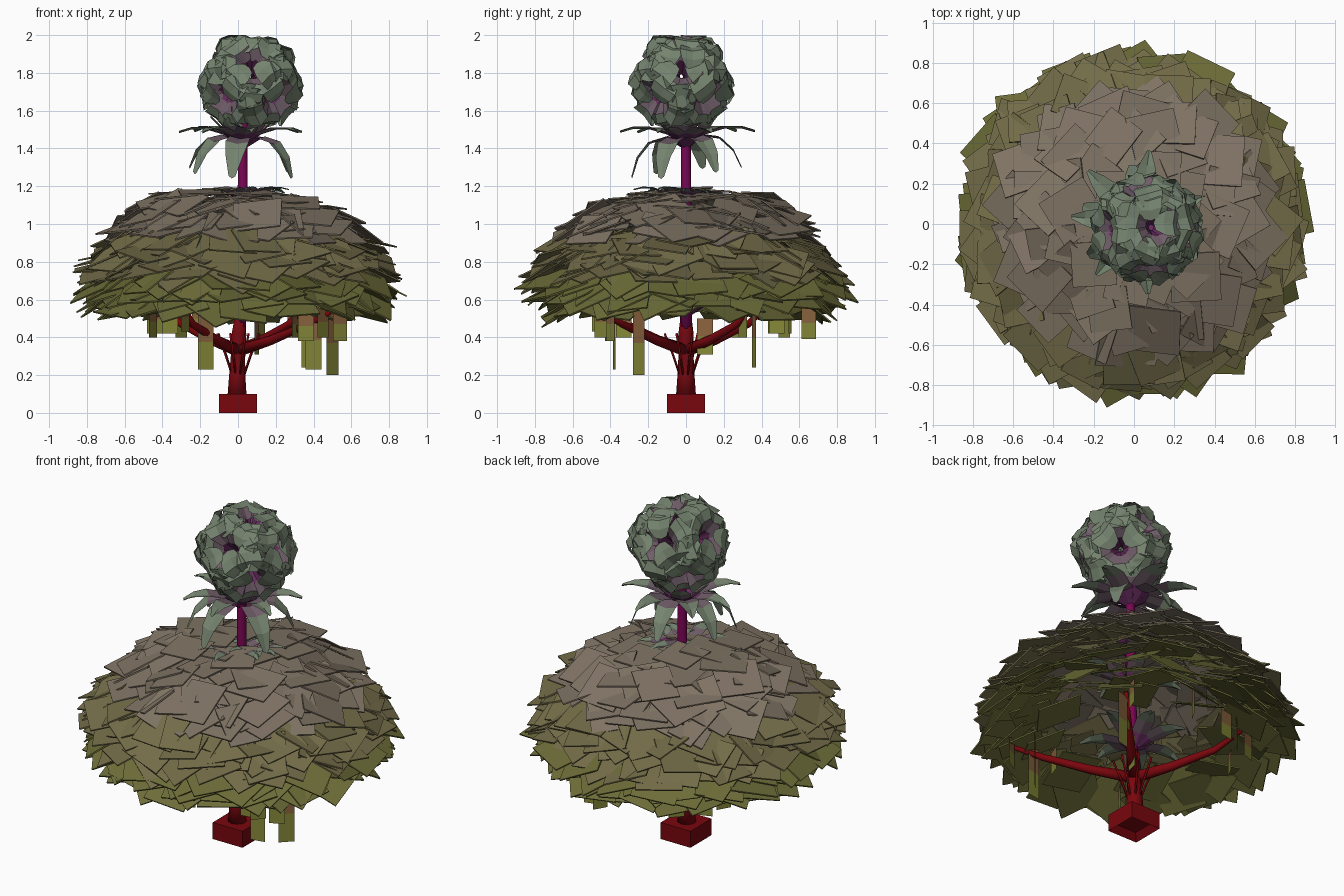
import bpy, bmesh, math, random
from mathutils import Vector, Matrix

if "Cube" in bpy.data.objects:
    bpy.data.objects.remove(bpy.data.objects["Cube"])

random.seed(4)
V = Vector
jit = lambda a: random.uniform(-a, a)


def material(name, rgb):
    m = bpy.data.materials.new(name)
    m.diffuse_color = (*rgb, 1)
    m.use_nodes = True
    m.node_tree.nodes["Principled BSDF"].inputs["Base Color"].default_value = m.diffuse_color
    return m


RED = material("red_bark", (0.19, 0.002, 0.004))
MAGENTA = material("magenta_stem", (0.2, 0.002, 0.09))
PURPLE = material("purple_petal", (0.13, 0.025, 0.11))
MIXED = material("mauve_petal", (0.16, 0.11, 0.14))
SAGE = material("sage_petal", (0.18, 0.23, 0.16))
TOP = material("leaf_top", (0.21, 0.17, 0.125))
MID = material("leaf_middle", (0.17, 0.15, 0.065))
LOW = material("leaf_low", (0.15, 0.15, 0.04))
RUST = material("vine_rust", (0.26, 0.13, 0.05))
LIME = material("vine_lime", (0.24, 0.25, 0.04))


def finish(name, bm, mats, smooth=False):
    me = bpy.data.meshes.new(name)
    bm.to_mesh(me)
    bm.free()
    for m in mats:
        me.materials.append(m)
    ob = bpy.data.objects.new(name, me)
    bpy.context.collection.objects.link(ob)
    for p in me.polygons:
        p.use_smooth = smooth
    return ob


def tube(bm, pts, radii, n=8):
    pts = [V(p) for p in pts]
    rings = []
    for i, p in enumerate(pts):
        d = pts[min(i + 1, len(pts) - 1)] - pts[max(i - 1, 0)]
        rot = d.to_track_quat('Z', 'Y')
        rings.append([bm.verts.new(p + rot @ V((radii[i] * math.cos(k * math.tau / n),
                                               radii[i] * math.sin(k * math.tau / n), 0)))
                      for k in range(n)])
    for a, b in zip(rings, rings[1:]):
        for k in range(n):
            bm.faces.new((a[k], a[(k + 1) % n], b[(k + 1) % n], b[k]))
    bm.faces.new(rings[0][::-1])
    bm.faces.new(rings[-1])


def petal(bm, mtx, profile, crease=0.012):
    # profile rows: distance out, height, half width
    rows = []
    for r, z, w in profile:
        rows.append([bm.verts.new(mtx @ V((r, y * w, z - (crease if y == 0 else 0))))
                     for y in (-1, 0, 1)])
    for i, (a, b) in enumerate(zip(rows, rows[1:])):
        for k in (0, 1):
            bm.faces.new((a[k], b[k], b[k + 1], a[k + 1])).material_index = min(i, 2)


def rosette(bm, centre, direction, profile, count, scale=1.0, wobble=0.12):
    base = Matrix.Translation(centre) @ V(direction).to_track_quat('Z', 'Y').to_matrix().to_4x4()
    for k in range(count):
        spin = Matrix.Rotation(k * math.tau / count + jit(wobble), 4, 'Z')
        petal(bm, base @ spin @ Matrix.Scale(scale * (1 + jit(0.06)), 4), profile)


# square foot with a recessed underside
bm = bmesh.new()
bmesh.ops.create_cube(bm, size=0.2, matrix=Matrix.Translation((0, 0, 0.05)) @ Matrix.Diagonal((1, 1, 0.5, 1)))
bottom = min(bm.faces, key=lambda f: f.calc_center_median().z)
bmesh.ops.inset_region(bm, faces=[bottom], thickness=0.04)
bmesh.ops.translate(bm, verts=bottom.verts, vec=(0, 0, 0.04))
finish("foot_block", bm, [RED])

# trunk
bm = bmesh.new()
tube(bm, [(-0.005, 0, 0.09), (-0.004, 0, 0.2), (0, 0, 0.3), (0.005, 0, 0.42), (0.01, 0, 0.5)],
     [0.053, 0.045, 0.04, 0.04, 0.03], 10)
finish("trunk", bm, [RED], True)

# main branches with thin struts beneath
ends = [V((0.5, -0.45, 0.54)), V((-0.4, 0.44, 0.58)), V((-0.32, -0.42, 0.6)), V((0.36, 0.36, 0.58))]
bm = bmesh.new()
for e in ends:
    flat = V((e.x, e.y, 0))
    tube(bm, [(0, 0, 0.33), flat * 0.35 + V((0, 0, 0.385)), flat * 0.75 + V((0, 0, 0.47)), e],
         [0.034, 0.026, 0.02, 0.012])
    for turn in (-0.5, 0.3):
        u = Matrix.Rotation(turn, 3, 'Z') @ flat.normalized()
        tube(bm, [u * 0.035 + V((0, 0, 0.2)), u * 0.07 + V((0, 0, 0.3)), u * 0.12 + V((0, 0, 0.42))],
             [0.006] * 3, 5)
finish("branches", bm, [RED], True)

# flower stem
bm = bmesh.new()
tube(bm, [(0.01, 0, 0.4), (0.02, 0, 0.8), (0.025, 0, 1.15), (0.025, 0, 1.44), (0.04, -0.01, 1.7)],
     [0.032, 0.03, 0.028, 0.026, 0.02], 10)
finish("flower_stem", bm, [MAGENTA], True)

# canopy of overlapping square leaf cards: height, radius, count, outward tilt
bm = bmesh.new()
for z, r, n, tilt in [(1.165, 0.14, 6, 3), (1.15, 0.29, 11, 6), (1.1, 0.42, 20, 16), (1.04, 0.51, 26, 20),
                      (0.97, 0.59, 30, 22), (0.9, 0.66, 34, 24), (0.83, 0.7, 36, 25),
                      (0.76, 0.735, 38, 26), (0.69, 0.745, 38, 28), (0.63, 0.71, 34, 30), (0.58, 0.64, 24, 26),
                      (0.58, 0.5, 8, 12)]:
    for k in range(n):
        a = k * math.tau / n + jit(0.1)
        m = (Matrix.Rotation(a, 4, 'Z') @ Matrix.Translation((r + jit(0.03), 0, z + jit(0.025)))
             @ Matrix.Rotation(math.radians(tilt + jit(14 if z < 1.12 else 3)), 4, 'Y')
             @ Matrix.Rotation(jit(0.3 if z < 1.12 else 0.06), 4, 'X') @ Matrix.Rotation(jit(0.8), 4, 'Z'))
        h = 0.12 + jit(0.015)
        f = bm.faces.new([bm.verts.new(m @ V((x * h, y * h, 0)))
                          for x, y in ((-1, -1), (1, -1), (1, 1), (-1, 1))])
        f.material_index = 0 if z > 0.92 else 1 if z > 0.72 else 2
canopy = finish("leaf_canopy", bm, [TOP, MID, LOW])
mod = canopy.modifiers.new("leaf_thickness", 'SOLIDIFY')
mod.thickness = 0.008

# hanging vine cards: x, y, bottom, top, facing angle
bm = bmesh.new()
for x, y, lo, hi, ang in [(0.5, -0.25, 0.2, 0.54, 45), (0.4, -0.38, 0.23, 0.54, 10),
                          (0.54, -0.4, 0.38, 0.56, 30), (0.45, -0.45, 0.4, 0.56, 50),
                          (0.36, -0.42, 0.38, 0.54, 10), (0.3, -0.33, 0.4, 0.54, 70),
                          (-0.17, -0.24, 0.23, 0.52, 20), (-0.36, -0.42, 0.42, 0.58, 10),
                          (-0.28, -0.46, 0.43, 0.58, 60), (-0.44, 0.45, 0.42, 0.57, 20),
                          (0.38, 0.36, 0.24, 0.56, 15), (-0.3, 0.52, 0.4, 0.58, 45),
                          (-0.2, 0.55, 0.42, 0.58, 10), (-0.45, 0.28, 0.4, 0.56, 60),
                          (0.1, 0.1, 0.31, 0.5, 75), (0.3, 0.3, 0.4, 0.58, 30),
                          (0.42, 0.48, 0.42, 0.57, 70), (0.12, 0.65, 0.39, 0.56, 60)]:
    u = V((math.cos(math.radians(ang)), math.sin(math.radians(ang)), 0)) * 0.044
    rows = [[bm.verts.new(V((x, y, z)) + s * u) for s in (-1, 1)] for z in (lo, (lo + hi) / 2, hi)]
    for i in (0, 1):
        bm.faces.new((rows[i][0], rows[i][1], rows[i + 1][1], rows[i + 1][0])).material_index = 1 - i
finish("hanging_vines", bm, [RUST, LIME])

# arched collar leaves below the flower head
high = [(0.02, 0, 0.015), (0.1, 0.055, 0.055), (0.2, 0.085, 0.058), (0.28, 0.085, 0.038), (0.35, 0.065, 0.01)]
droop = [(0.02, 0, 0.015), (0.1, 0.055, 0.055), (0.19, 0.035, 0.062), (0.26, -0.04, 0.045), (0.3, -0.14, 0.018)]
cup = [(0.02, 0, 0.02), (0.08, 0.04, 0.055), (0.13, 0.09, 0.06), (0.17, 0.13, 0.012)]
bm = bmesh.new()
rosette(bm, V((0.025, 0, 1.43)), (0, 0, 1), high, 7)
rosette(bm, V((0.025, 0, 1.415)), (0.05, -0.08, 1), droop, 6, 0.98, 0.25)
rosette(bm, V((0.03, 0, 1.44)), (0, 0, 1), cup, 6)
finish("collar_leaves", bm, [PURPLE, MIXED, SAGE])

# round head of open trumpet flowers
trumpet = [(0.012, 0.09, 0.006), (0.05, 0.185, 0.024), (0.1, 0.225, 0.048),
           (0.155, 0.22, 0.068), (0.185, 0.18, 0.062), (0.195, 0.13, 0.035)]
bm = bmesh.new()
for d in [(0.1, -1, 0.42), (1, 0.05, 0.42), (-0.1, 1, 0.4), (-1, -0.05, 0.38), (0.25, 0.1, 1),
          (0.8, -0.8, -0.45), (-0.8, -0.8, -0.4), (0.8, 0.8, -0.45), (-0.8, 0.8, -0.45)]:
    rosette(bm, V((0.065, -0.025, 1.75)), d, trumpet, 8, 1.0, 0.15)
for v in bm.verts:
    v.co.z = min(v.co.z, 2.0)
finish("flower_head", bm, [PURPLE, MIXED, SAGE])

# small rosettes up the stem inside the canopy
bm = bmesh.new()
for x, y, z, s in [(0, 0, 0.52, 0.85), (0.03, 0, 0.9, 0.8), (0.02, -0.05, 1.13, 0.65), (0.1, 0.02, 1.14, 0.5)]:
    rosette(bm, V((x, y, z)), (jit(0.15), jit(0.15), 1), high, 7, s, 0.25)
finish("inner_rosettes", bm, [PURPLE, MIXED, SAGE])
